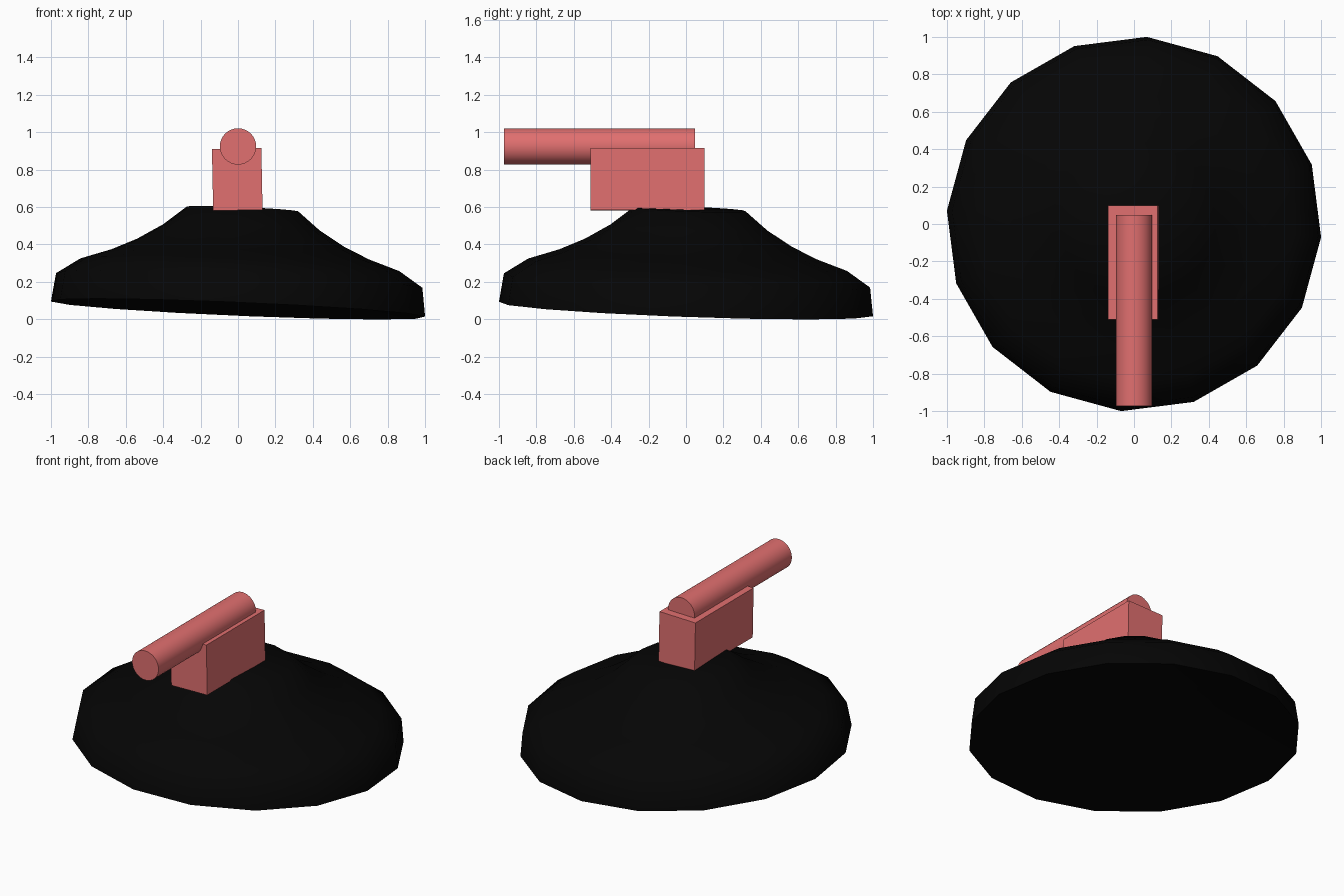
import bpy, bmesh, math
from mathutils import Matrix, Vector

if "Cube" in bpy.data.objects:
    bpy.data.objects.remove(bpy.data.objects["Cube"])


def material(name, rgb):
    m = bpy.data.materials.new(name)
    m.diffuse_color = (*rgb, 1)
    m.use_nodes = True
    m.node_tree.nodes["Principled BSDF"].inputs["Base Color"].default_value = m.diffuse_color
    return m


def finish(name, bm, mat, matrix, smooth=None):
    bmesh.ops.recalc_face_normals(bm, faces=bm.faces)
    bm.transform(matrix)
    mesh = bpy.data.meshes.new(name)
    bm.to_mesh(mesh)
    bm.free()
    mesh.materials.append(mat)
    ob = bpy.data.objects.new(name, mesh)
    bpy.context.collection.objects.link(ob)
    if smooth:
        bpy.ops.object.select_all(action='DESELECT')
        ob.select_set(True)
        bpy.context.view_layer.objects.active = ob
        bpy.ops.object.shade_smooth_by_angle(angle=math.radians(smooth))
    return ob


black = material("black", (0.0015, 0.0015, 0.0015))
red = material("red", (0.75, 0.16, 0.16))

# Flared base: 16-sided turned profile with a dished underside, slightly tilted
profile = [(0.30, 0.097), (1.003, 0.0), (0.982, 0.153), (0.855, 0.237),
           (0.69, 0.293), (0.555, 0.355), (0.42, 0.437), (0.30, 0.535)]
SIDES = 16
bm = bmesh.new()
rings = []
for r, z in profile:
    angles = [math.radians(-4) + math.tau * i / SIDES for i in range(SIDES)]
    rings.append([bm.verts.new((r * math.cos(a), r * math.sin(a), z)) for a in angles])
for lo, hi in zip(rings, rings[1:]):
    for i in range(SIDES):
        j = (i + 1) % SIDES
        bm.faces.new((lo[i], lo[j], hi[j], hi[i]))
bm.faces.new(rings[0][::-1])
bm.faces.new(rings[-1])
axis = Vector((0.0425, 0.036, 1)).normalized()
tilt = Vector((0, 0, 1)).rotation_difference(axis).to_matrix().to_4x4()
finish("flared_base", bm, black, Matrix.Translation((0, 0, 0.055)) @ tilt, 70)

# Block standing on the base
bm = bmesh.new()
bmesh.ops.create_cube(bm, size=1)
finish("mount_block", bm, red,
       Matrix.Translation((-0.004, -0.205, 0.748))
       @ Matrix.Rotation(-0.02, 4, 'Y') @ Matrix.Diagonal((0.264, 0.61, 0.33, 1)))

# Round bar lying along the top of the block
bm = bmesh.new()
bmesh.ops.create_cone(bm, cap_ends=True, segments=32, radius1=0.097, radius2=0.097, depth=1.02)
finish("barrel", bm, red,
       Matrix.Translation((0, -0.462, 0.924)) @ Matrix.Rotation(math.pi / 2, 4, 'X'), 30)
